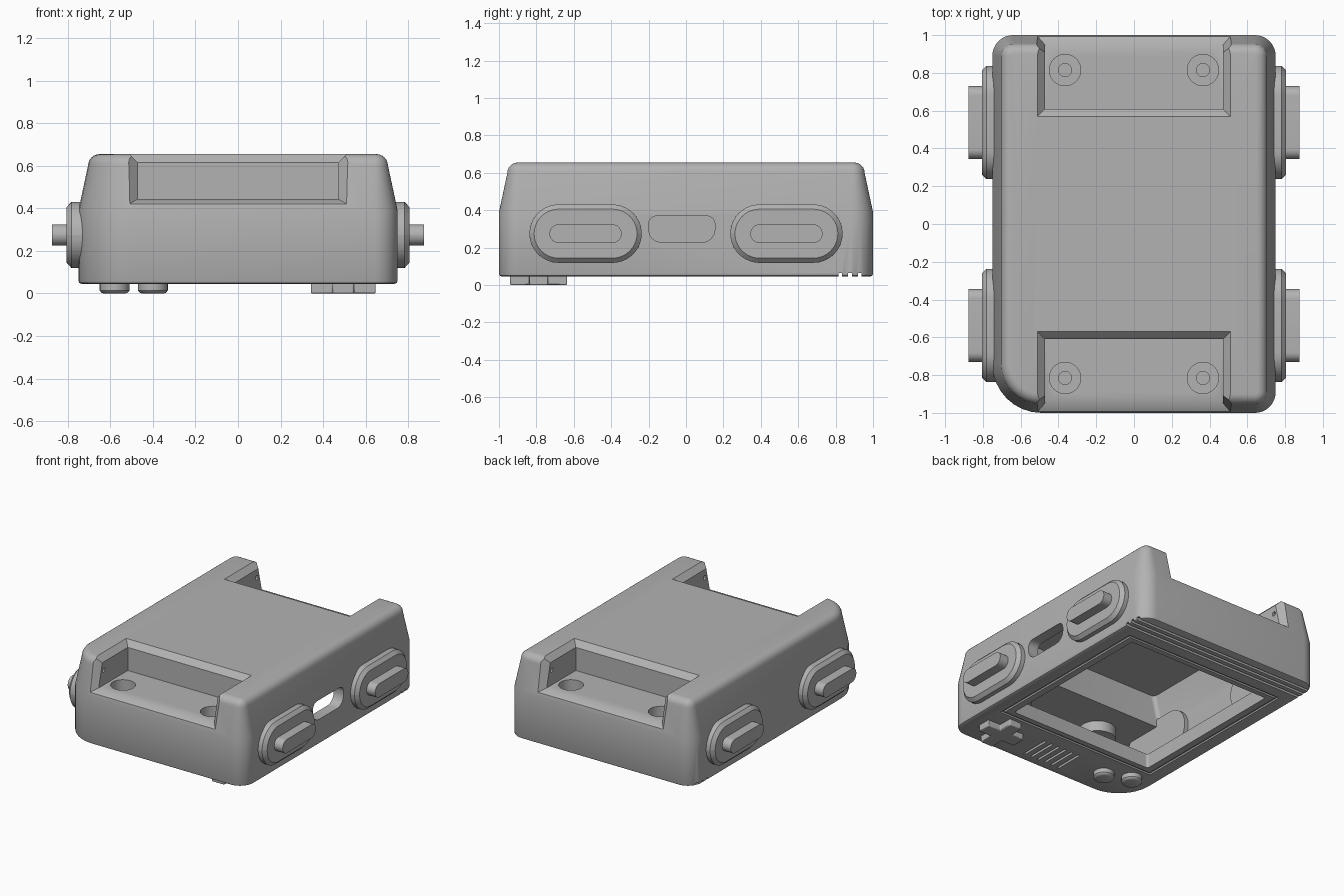
import bpy, bmesh, math
from mathutils import Vector

cube = bpy.data.objects.get("Cube")
if cube:
    bpy.data.objects.remove(cube, do_unlink=True)

grey = bpy.data.materials.new("matte grey")
grey.use_nodes = True
COLOUR = (0.45, 0.45, 0.45, 1)
grey.diffuse_color = COLOUR
grey.node_tree.nodes["Principled BSDF"].inputs["Base Color"].default_value = COLOUR


def loft(name, rings):
    """Closed solid through a stack of matching rings."""
    bm = bmesh.new()
    loops = [[bm.verts.new(p) for p in ring] for ring in rings]
    n = len(loops[0])
    for a, b in zip(loops, loops[1:]):
        for i in range(n):
            j = (i + 1) % n
            bm.faces.new((a[i], a[j], b[j], b[i]))
    bm.faces.new(loops[0][::-1])
    bm.faces.new(loops[-1])
    bmesh.ops.recalc_face_normals(bm, faces=bm.faces)
    mesh = bpy.data.meshes.new(name)
    bm.to_mesh(mesh)
    bm.free()
    mesh.materials.append(grey)
    obj = bpy.data.objects.new(name, mesh)
    bpy.context.collection.objects.link(obj)
    return obj


def rounded(x0, x1, y0, y1, radii, steps=8):
    """Rounded rectangle, radii in the order (--, +-, ++, -+)."""
    pts = []
    corners = ((x0, y0, 1, 1), (x1, y0, -1, 1), (x1, y1, -1, -1), (x0, y1, 1, -1))
    for k, (x, y, sx, sy) in enumerate(corners):
        r = radii[k]
        for i in range(steps + 1):
            t = math.pi + (k + i / steps) * math.pi / 2
            pts.append((x + sx * r + r * math.cos(t), y + sy * r + r * math.sin(t)))
    return pts


def at_z(pts, z):
    return [(x, y, z) for x, y in pts]


def at_x(pts, x):
    return [(x, y, z) for y, z in pts]


def circle(x, y, r, n=32):
    return [(x + r * math.cos(2 * math.pi * i / n), y + r * math.sin(2 * math.pi * i / n))
            for i in range(n)]


def box(x0, x1, y0, y1, z0, z1):
    flat = [(x0, y0), (x1, y0), (x1, y1), (x0, y1)]
    return loft("cutter", [at_z(flat, z0), at_z(flat, z1)])


def cylinder(x, y, r, z0, z1):
    return loft("cutter", [at_z(circle(x, y, r), z0), at_z(circle(x, y, r), z1)])


def combine(target, tool, operation="DIFFERENCE"):
    mod = target.modifiers.new("cut", "BOOLEAN")
    mod.operation, mod.solver, mod.object = operation, "EXACT", tool
    bpy.context.view_layer.objects.active = target
    bpy.ops.object.modifier_apply(modifier=mod.name)
    bpy.data.objects.remove(tool, do_unlink=True)


def smooth(obj):
    bpy.ops.object.select_all(action="DESELECT")
    obj.select_set(True)
    bpy.context.view_layer.objects.active = obj
    bpy.ops.object.shade_smooth_by_angle(angle=math.radians(30))


# Case: upright walls, tapering shoulders, rounded top edge
profile = [(0.045, 0.015), (0.05, 0.004), (0.06, 0), (0.39, 0)]
for i in range(7):
    t = i / 6 * math.pi / 2
    profile.append((0.6 + 0.055 * math.sin(t), 0.045 + 0.055 * (1 - math.cos(t))))


def case_ring(z, d):
    small = max(0.11 - d, 0.01)
    return at_z(rounded(-0.75 + d, 0.75 - d, -1 + d, 1 - d, (0.26 - d, small, small, small)), z)


case = loft("case", [case_ring(z, d) for z, d in profile])

# Hollow inside: screen opening, wide chamber, raised middle chamber
combine(case, box(-0.67, 0.67, -0.9, 0.9, 0.15, 0.375))
combine(case, loft("cutter", [at_z(rounded(-w, w, -0.53, 0.53, (0.03,) * 4), z)
                              for z, w in ((0.3, 0.67), (0.39, 0.67), (0.6, 0.62))]))
combine(case, loft("cutter", [at_z(rounded(-0.58, 0.58, -0.55, 0.67, (0.02,) * 4), z)
                              for z in (0, 0.2)]))

# Thin frame groove around the screen opening
for s in (-1, 1):
    combine(case, box(s * 0.64 - 0.01, s * 0.64 + 0.01, -0.61, 0.73, 0, 0.057))
for y in (-0.6, 0.72):
    combine(case, box(-0.645, 0.645, y - 0.01, y + 0.01, 0, 0.0565))

# Ridged grip lines and speaker slits
for y in (0.825, 0.877, 0.929):
    combine(case, box(-1, 1, y - 0.01, y + 0.01, 0, 0.065))
for i in range(6):
    x = -0.12 + i * 0.058
    combine(case, box(x - 0.009, x + 0.009, -0.935, -0.715, 0, 0.075))

# Strap recesses at both ends, with chamfered rims
for s in (-1, 1):
    def shelf(z, w, y):
        return [(-w, s * y, z), (w, s * y, z), (w, s * 1.2, z), (-w, s * 1.2, z)]
    combine(case, loft("cutter", [shelf(0.445, 0.47, 0.61), shelf(0.615, 0.47, 0.61),
                                  shelf(0.675, 0.53, 0.55)]))

    def mouth(shift, w, z):
        lo, hi = [1.0 + shift - 0.24 * (h - 0.39) for h in (z, 0.7)]
        return [(-w, s * lo, z), (w, s * lo, z), (w, s * hi, 0.7), (-w, s * hi, 0.7)]
    combine(case, loft("cutter", [mouth(-0.04, 0.469, 0.446), mouth(0.04, 0.55, 0.396)]))

# Screw bosses with counterbored holes, and strap pin holes
for sx in (-1, 1):
    for sy in (-1, 1):
        x, y = sx * 0.365, sy * 0.815
        combine(case, cylinder(x, y, 0.125, 0.3, 0.42), "UNION")
        combine(case, cylinder(x, y, 0.083, 0.345, 0.6))
        combine(case, cylinder(x, y, 0.035, 0.2, 0.5))
        pin = circle(sy * 0.89, 0.555, 0.016, 12)
        combine(case, loft("cutter", [at_x(pin, sx * 0.44), at_x(pin, sx * 0.53)]))

# Port in the left wall
port = rounded(-0.2, 0.155, 0.228, 0.37, (0.07, 0.07, 0.045, 0.045), 4)
combine(case, loft("cutter", [at_x(port, 0.6), at_x(port, 0.9)]))
smooth(case)


# Oval side pads with a raised bar on each
def oval(y, half, r):
    return rounded(y - half, y + half, 0.275 - r, 0.275 + r, (r,) * 4, 10)


for side, sx in (("left", 1), ("right", -1)):
    for end, y in (("front", -0.537), ("rear", 0.537)):
        pad = loft(f"{side}_{end}_pad", [
            at_x(oval(y, 0.3, 0.156), sx * 0.64), at_x(oval(y, 0.3, 0.156), sx * 0.782),
            at_x(oval(y, 0.275, 0.131), sx * 0.806)])
        bar = loft(f"{side}_{end}_bar", [at_x(oval(y, 0.193, 0.05), sx * x)
                                         for x in (0.79, 0.875)])
        smooth(pad)
        smooth(bar)

# Cross pad on the underside
cx, cy, a, b = 0.495, -0.788, 0.05, 0.152
quarter = [(b, -a), (b, a), (a, a)]
cross = []
for k in range(4):
    c, s = ((1, 0), (0, 1), (-1, 0), (0, -1))[k]
    cross += [(cx + c * x - s * y, cy + s * x + c * y) for x, y in quarter]
cross_pad = loft("cross_pad", [at_z(cross, 0), at_z(cross, 0.06)])
bevel = cross_pad.modifiers.new("soft edge", "BEVEL")
bevel.width, bevel.segments = 0.006, 2
smooth(cross_pad)

# Two round buttons on the underside
for name, x, y in (("inner_button", -0.4, -0.79), ("outer_button", -0.58, -0.715)):
    button = loft(name, [at_z(circle(x, y, r), z) for z, r in
                         ((0, 0.052), (0.004, 0.062), (0.014, 0.07), (0.06, 0.07))])
    smooth(button)
